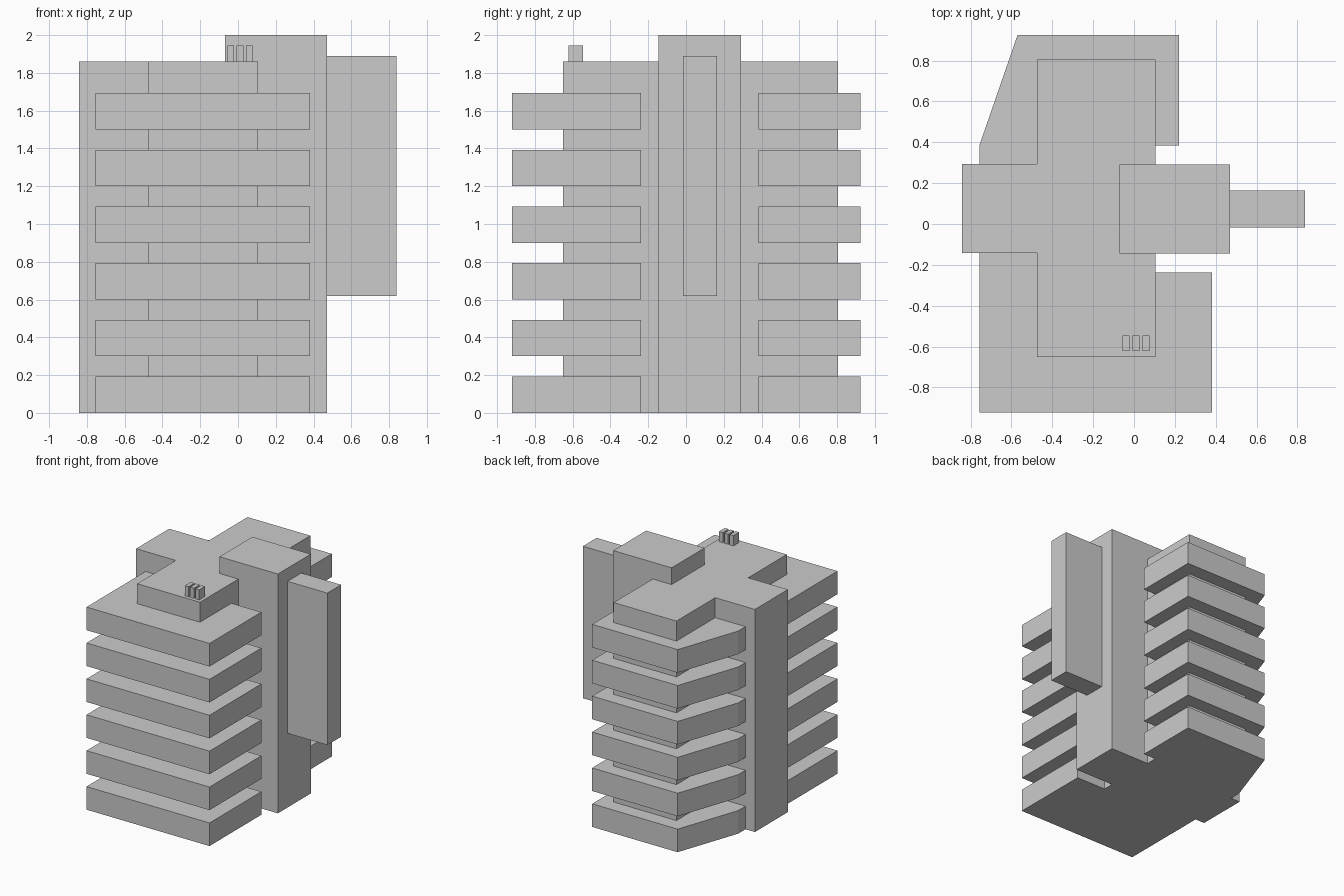
import bpy, bmesh

if "Cube" in bpy.data.objects:
    bpy.data.objects.remove(bpy.data.objects["Cube"])


def prism(name, plan, z0, z1, mat=None):
    """Extrude a counter-clockwise plan outline from z0 to z1."""
    bm = bmesh.new()
    face = bm.faces.new([bm.verts.new((x, y, z0)) for x, y in plan])
    ext = bmesh.ops.extrude_face_region(bm, geom=[face], use_keep_orig=True)
    top = [v for v in ext["geom"] if isinstance(v, bmesh.types.BMVert)]
    bmesh.ops.translate(bm, verts=top, vec=(0, 0, z1 - z0))
    bmesh.ops.recalc_face_normals(bm, faces=bm.faces)
    mesh = bpy.data.meshes.new(name)
    bm.to_mesh(mesh)
    bm.free()
    obj = bpy.data.objects.new(name, mesh)
    bpy.context.collection.objects.link(obj)
    if mat:
        mesh.materials.append(mat)
    return obj


def rect(x0, x1, y0, y1):
    return [(x0, y0), (x1, y0), (x1, y1), (x0, y1)]


base_mat = bpy.data.materials.new("base_grey")
base_mat.diffuse_color = (0.6, 0.6, 0.59, 1)
base_mat.use_nodes = True
base_mat.node_tree.nodes["Principled BSDF"].inputs["Base Color"].default_value = base_mat.diffuse_color

# Central core with the left stair wing in one outline
core = [(-0.475, -0.652), (0.105, -0.652), (0.105, 0.805), (-0.475, 0.805),
        (-0.475, 0.293), (-0.842, 0.293), (-0.842, -0.143), (-0.475, -0.143)]
prism("building_core", core, 0, 1.86)

# Taller lift tower on the right and the fin hung from it
prism("lift_tower", rect(-0.07, 0.47, -0.145, 0.29), 0, 2.0)
prism("side_fin", rect(0.47, 0.838, -0.017, 0.165), 0.62, 1.89)

# Overhanging floor bands, notched around the tower; the lowest is the base
floor = [(-0.755, -0.922), (0.382, -0.922), (0.382, -0.237), (0.0, -0.237),
         (0.0, 0.385), (0.22, 0.385), (0.22, 0.925), (-0.57, 0.925),
         (-0.755, 0.39)]
for i in range(6):
    z = 0.3 * i
    prism("ground_floor" if i == 0 else f"floor_band_{i}", floor, z, z + 0.193,
          base_mat if i == 0 else None)

# Roof vents
for i in range(3):
    x = -0.056 + 0.049 * i
    prism(f"roof_vent_{i + 1}", rect(x, x + 0.035, -0.622, -0.546), 1.86, 1.945)
